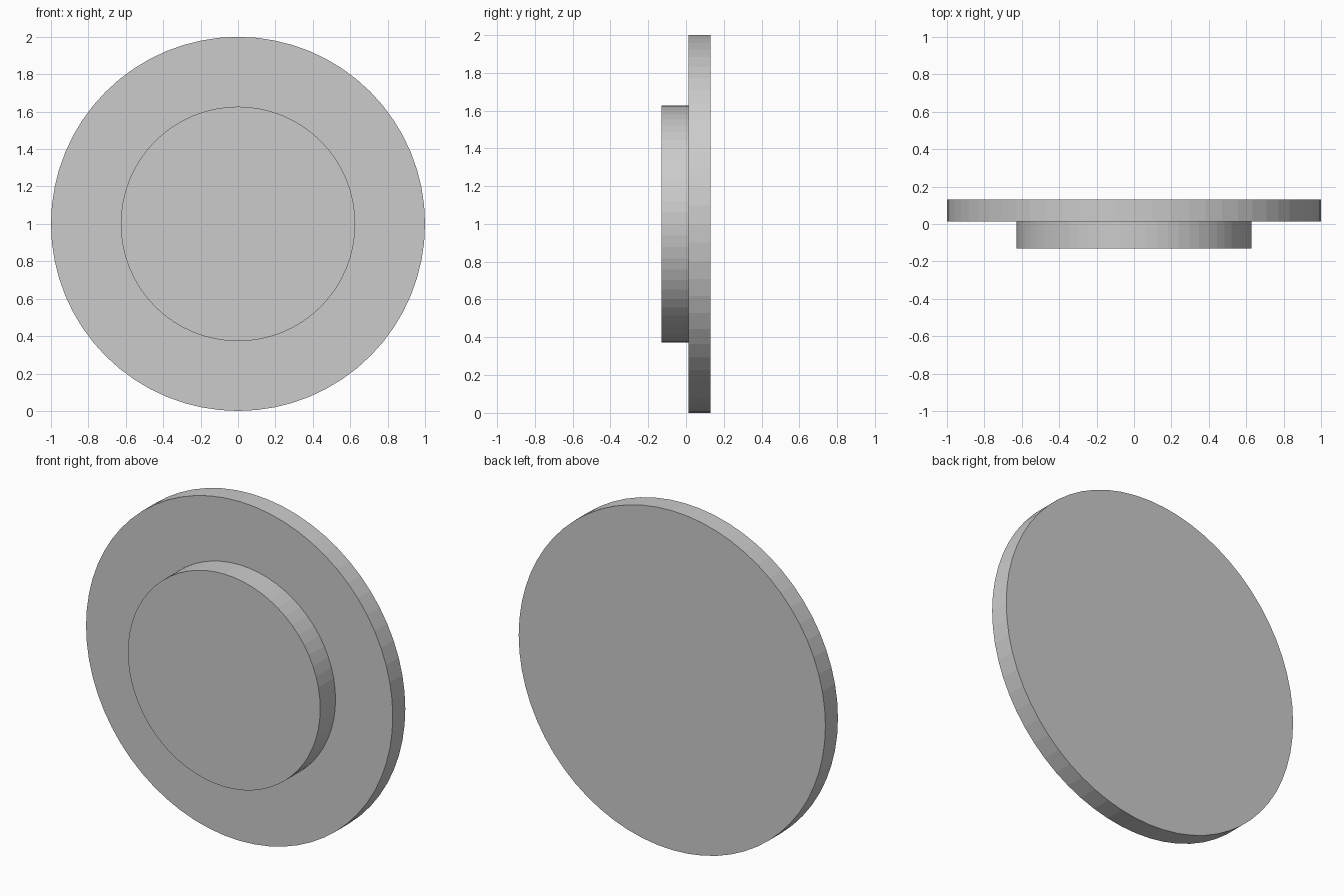
import bpy
from math import pi

if "Cube" in bpy.data.objects:
    bpy.data.objects.remove(bpy.data.objects["Cube"])

SIDES = 64
CENTRE_Z = 1.0


def disc(name, radius, y_front, y_back):
    """Flat-shaded upright disc with its axis along y."""
    bpy.ops.mesh.primitive_cylinder_add(
        vertices=SIDES, radius=radius, depth=y_back - y_front,
        location=(0, (y_front + y_back) / 2, CENTRE_Z),
        rotation=(pi / 2, 0, 0))
    bpy.context.object.name = name


# Wide plate at the back
disc("back_plate", 1.0, 0.013, 0.13)

# Smaller raised disc on the front
disc("front_boss", 0.627, -0.13, 0.013)
